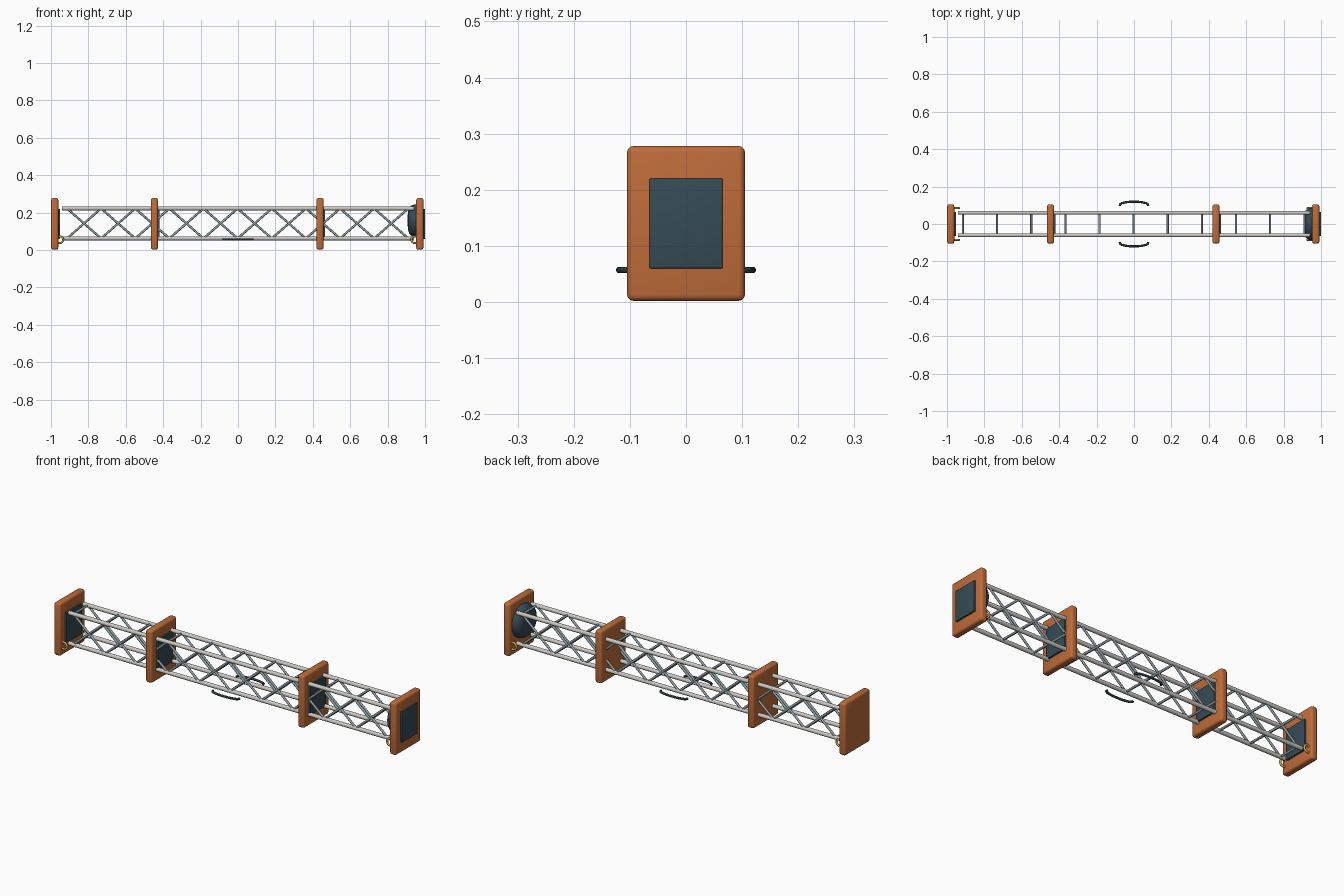
import bpy, bmesh, math
from mathutils import Vector, Matrix

cube = bpy.data.objects.get("Cube")
if cube:
    bpy.data.objects.remove(cube)


def material(name, rgb):
    m = bpy.data.materials.new(name)
    m.use_nodes = True
    m.diffuse_color = (*rgb, 1)
    m.node_tree.nodes["Principled BSDF"].inputs["Base Color"].default_value = (*rgb, 1)
    return m


ORANGE = material("burnt orange", (0.52, 0.15, 0.042))
SLATE = material("dark slate", (0.036, 0.07, 0.09))
SILVER = material("light silver", (0.6, 0.58, 0.55))
STEEL = material("blue grey steel", (0.27, 0.34, 0.36))
BRASS = material("brass", (0.62, 0.4, 0.08))
BLACK = material("dark rubber", (0.025, 0.045, 0.052))


def finish(name, bm, mat, angle=40):
    bmesh.ops.recalc_face_normals(bm, faces=bm.faces)
    mesh = bpy.data.meshes.new(name)
    bm.to_mesh(mesh)
    bm.free()
    mesh.materials.append(mat)
    ob = bpy.data.objects.new(name, mesh)
    bpy.context.collection.objects.link(ob)
    bpy.ops.object.select_all(action='DESELECT')
    ob.select_set(True)
    bpy.context.view_layer.objects.active = ob
    bpy.ops.object.shade_smooth_by_angle(angle=math.radians(angle))
    return ob


def box(name, center, size, mat, bevel):
    bm = bmesh.new()
    bmesh.ops.create_cube(bm, size=1, matrix=Matrix.Translation(center) @ Matrix.Diagonal((*size, 1)))
    bmesh.ops.bevel(bm, geom=bm.edges[:], offset=bevel, segments=3, profile=0.5, affect='EDGES')
    return finish(name, bm, mat)


def add_rod(bm, a, b, radius, sides=12):
    a, b = Vector(a), Vector(b)
    turn = (b - a).to_track_quat('Z', 'Y').to_matrix().to_4x4()
    bmesh.ops.create_cone(bm, cap_ends=True, segments=sides, radius1=radius, radius2=radius,
                          depth=(b - a).length, matrix=Matrix.Translation((a + b) / 2) @ turn)


def tube(name, points, radius, mat, closed=False):
    curve = bpy.data.curves.new(name, 'CURVE')
    curve.dimensions = '3D'
    curve.bevel_depth = radius
    curve.bevel_resolution = 3
    curve.use_fill_caps = True
    spline = curve.splines.new('POLY')
    spline.points.add(len(points) - 1)
    for p, co in zip(spline.points, points):
        p.co = (*co, 1)
    spline.use_cyclic_u = closed
    spline.use_smooth = True
    curve.materials.append(mat)
    ob = bpy.data.objects.new(name, curve)
    bpy.context.collection.objects.link(ob)
    return ob


# Bulkhead plates, each with a dark panel on its left face
for name, x in (("right_end", -0.98), ("right_inner", -0.447), ("left_inner", 0.438), ("left_end", 0.972)):
    box(name + "_plate", (x, 0, 0.14), (0.038, 0.21, 0.276), ORANGE, 0.011)
    box(name + "_panel", (x + 0.021, 0, 0.14), (0.014, 0.13, 0.16), SLATE, 0.002)

# Four long rails
RAIL_Y, LOW, HIGH = 0.06, 0.062, 0.222
rails = bmesh.new()
for y in (-RAIL_Y, RAIL_Y):
    for z in (LOW, HIGH):
        add_rod(rails, (-0.94, y, z), (0.94, y, z), 0.0105, 16)
finish("long_rails", rails, SILVER)

# Cross bars and crossed diagonal braces in ten bays
BAYS, STEP, START = 10, 0.1825, -0.9145
bars, braces = bmesh.new(), bmesh.new()
for i in range(BAYS + 1):
    x = START + i * STEP
    for z in (LOW, HIGH):
        add_rod(bars, (x, -RAIL_Y, z), (x, RAIL_Y, z), 0.0055)
    if i < BAYS:
        for y in (-RAIL_Y, RAIL_Y):
            add_rod(braces, (x, y, LOW), (x + STEP, y, HIGH), 0.006)
            add_rod(braces, (x, y, HIGH), (x + STEP, y, LOW), 0.006)
finish("cross_bars", bars, STEEL)
finish("diagonal_braces", braces, STEEL)

# Round cushion on the inner face of the left end plate
bm = bmesh.new()
rings = []
for k in range(9):
    t = k / 8 * math.pi / 2
    r, x = 0.086 * math.cos(t) ** 0.6, 0.957 - 0.05 * math.sin(t) ** 0.6
    r = max(r, 0.0005)
    rings.append([bm.verts.new((x, r * math.cos(a), 0.157 + r * math.sin(a)))
                  for a in (j * math.tau / 40 for j in range(40))])
for r0, r1 in zip(rings, rings[1:]):
    for j in range(40):
        bm.faces.new((r0[j], r0[j - 1], r1[j - 1], r1[j]))
bm.faces.new(rings[0])
bm.faces.new(rings[-1])
finish("round_cushion", bm, SLATE)

# Bowed side handles and brass rings at the four lower corners
for side, s in (("front", -1), ("back", 1)):
    half = [(0.077, 0.097), (0.075, 0.105), (0.066, 0.111), (0.045, 0.116), (0.02, 0.119)]
    path = [(-x, y) for x, y in half] + [(x, y) for x, y in reversed(half)]
    tube(side + "_handle", [(x, s * y, 0.057) for x, y in path], 0.006, BLACK)
    for end, x in (("right", -0.953), ("left", 0.945)):
        ring = [(x + 0.018 * math.cos(a), s * 0.085, 0.055 + 0.018 * math.sin(a))
                for a in (j * math.tau / 24 for j in range(24))]
        tube(f"{side}_{end}_ring", ring, 0.0055, BRASS, True)
